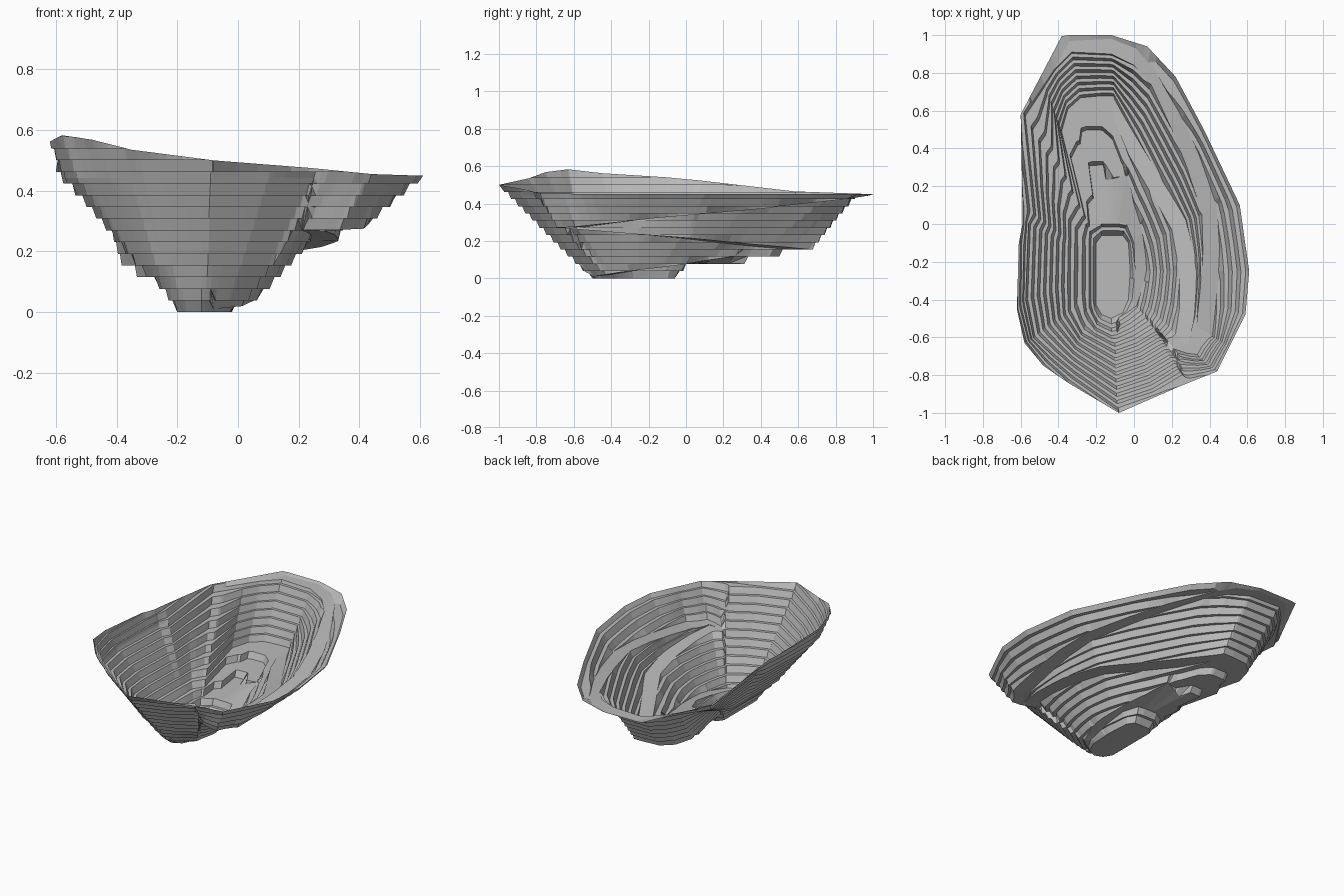
import bpy, bmesh, math
from mathutils import Vector

cube = bpy.data.objects.get("Cube")
if cube:
    bpy.data.objects.remove(cube, do_unlink=True)

STEP = 0.0385                     # bench height
FACE = 0.02                       # horizontal run of one bench face
LEVELS = [STEP * k for k in range(1, 16)]
CENTRE = Vector((-0.12, -0.25))
LOW, MID, HIGH = STEP * 2, STEP * 4, STEP * 11.5

rock = bpy.data.materials.new("grey_rock")
rock.use_nodes = True
rock.diffuse_color = (0.5, 0.5, 0.5, 1)
rock.node_tree.nodes["Principled BSDF"].inputs["Base Color"].default_value = (0.5, 0.5, 0.5, 1)


def ring(*points):
    """Counter-clockwise ring of (x, y, z, ramp width, ramp rise)."""
    return [(Vector(p[:2]) - CENTRE, tuple(p[2:]) + (0,) * (5 - len(p))) for p in points]


# pit bottom outline
bottom = ring((-.12, -.5, 0), (-.06, -.47, 0), (-.03, -.4, 0), (-.02, -.25, 0), (-.03, -.1, 0),
              (-.06, -.06, 0), (-.17, -.06, 0), (-.2, -.1, 0), (-.2, -.43, 0), (-.17, -.48, 0))
# lowest ramp and lower back floor
lower = ring((-.12, -.58, LOW), (-.09, -.575, LOW), (-.08, -.495, .01), (-.04, -.46, .015, .01),
             (-.01, -.4, .02, .04), (.005, -.25, .045, .06), (0, -.1, .07, .07),
             (-.04, 0, LOW, .12, .02), (-.08, .01, LOW, .25, .04), (-.115, .01, LOW, .23, .02),
             (-.14, .01, LOW, .22), (-.175, .01, LOW, .22), (-.181, 0, LOW), (-.24, -.03, LOW),
             (-.245, -.1, LOW), (-.245, -.45, LOW), (-.2, -.54, LOW))
# middle ramp and upper back floor
middle = ring((-.1, -.66, MID), (.01, -.62, MID), (.11, -.56, MID), (.18, -.62, .27),
              (.22, -.58, .268, .09), (.24, -.45, .255, .09), (.24, -.25, .235, .09),
              (.2, -.03, .215, .09), (.08, .18, .19, .1), (-.03, .37, .17, .13),
              (-.11, .56, MID, .11), (-.17, .6, MID, .07), (-.27, .6, MID, .06),
              (-.34, .57, MID, .03), (-.38, .48, MID), (-.27, .06, MID), (-.325, 0, MID),
              (-.33, -.45, MID), (-.27, -.57, MID))
# upper ramp, closed by a line of benches on the high wall
upper = ring((-.09, -.943, HIGH), (.1, -.88, HIGH), (.25, -.79, HIGH), (.21, -.66, .27),
             (.24, -.64, .27, .06), (.33, -.54, .275, .1), (.35, -.35, .3, .09),
             (.365, -.15, .325, .09), (.36, .05, .345, .09), (.28, .3, .37, .1),
             (.2, .5, .395, .1), (.09, .74, .42, .08), (0, .84, .435, .09),
             (-.12, .9, HIGH, .08), (-.33, .91, HIGH, .06), (-.42, .82, HIGH),
             (-.58, .58, HIGH), (-.525, .05, HIGH), (-.555, 0, HIGH), (-.57, -.4, HIGH),
             (-.53, -.6, HIGH), (-.42, -.7, HIGH), (-.31, -.79, HIGH))
# rim following the natural ground
rim = ring((-.08, -1, .5), (.24, -.86, .475), (.44, -.78, .455), (.59, -.48, .45),
           (.61, -.25, .45), (.56, .1, .45), (.37, .5, .45), (.22, .78, .45), (.07, .94, .45),
           (-.12, 1, .45), (-.38, 1, .45), (-.6, .58, .465), (-.59, .06, .525), (-.59, 0, .53),
           (-.61, -.1, .54), (-.62, -.45, .562), (-.58, -.63, .583), (-.48, -.75, .568),
           (-.35, -.84, .535))


def sample(points, d):
    """Radius, height, ramp width and rise where the ray d meets a ring."""
    for (a, va), (b, vb) in zip(points, points[1:] + points[:1]):
        ca, cb = d.cross(a), d.cross(b)
        if ca <= 1e-7 and cb >= -1e-7 and cb - ca > 1e-9:
            t = min(1, max(0, -ca / (cb - ca)))
            hit = a.lerp(b, t)
            if hit.dot(d) > 0:
                return [hit.dot(d)] + [p + (q - p) * t for p, q in zip(va, vb)]


def column_nodes(d):
    """Edges of floor, ramps and rim along one ray, kept rising outward."""
    nodes = [tuple(sample(bottom, d)[:2])]
    for points in (lower, middle, upper):
        r, z, width, rise = sample(points, d)
        r, z = max(r, nodes[-1][0] + .002), max(z, nodes[-1][1])
        nodes += [(r, z), (r + width, z + rise)]
    r, z = sample(rim, d)[:2]
    return nodes + [(max(r, nodes[-1][0]), max(z, nodes[-1][1]))]


def benches(start, end):
    """Stepped profile between two nodes."""
    (r0, z0), (r1, z1) = start, end
    run = (r1 - r0) / max(z1 - z0, 1e-6)
    berm = run * STEP - min(FACE, 0.45 * run * STEP)
    profile = [start]
    for z in LEVELS:
        if z < z0 - 1e-4:
            profile += [start, start]
        elif z > z1 + 1e-4:
            profile += [end, end]
        else:
            mid = r0 + run * (z - z0)
            profile += [(min(r1, max(r0, mid + s * berm / 2)), z) for s in (-1, 1)]
    return profile + [end]


def build(name, columns, cap=False):
    bm = bmesh.new()
    grid = [[bm.verts.new((CENTRE.x + d.x * r, CENTRE.y + d.y * r, z)) for r, z in profile]
            for d, profile in columns]
    if cap:
        bm.faces.new([c[0] for c in grid])
    else:
        for c, n in zip(grid, grid[1:] + grid[:1]):
            for j in range(len(c) - 1):
                bm.faces.new((c[j], c[j + 1], n[j + 1], n[j]))
    bmesh.ops.remove_doubles(bm, verts=bm.verts, dist=0.0004)
    bmesh.ops.dissolve_degenerate(bm, edges=bm.edges, dist=0.0002)
    mesh = bpy.data.meshes.new(name)
    bm.to_mesh(mesh)
    bm.free()
    mesh.materials.append(rock)
    bpy.context.collection.objects.link(bpy.data.objects.new(name, mesh))


# rays through every ring corner plus an even fan between them
angles = [math.tau * i / 72 - math.pi for i in range(72)]
angles += [math.atan2(p.y, p.x) for points in (bottom, lower, middle, upper, rim) for p, _ in points]
angles.sort()
angles = [a for a, b in zip(angles, angles[1:] + [9]) if b - a > 0.004]
rays = [Vector((math.cos(a), math.sin(a))) for a in angles]
nodes = [column_nodes(d) for d in rays]

build("pit_floor", [(d, n[:1]) for d, n in zip(rays, nodes)], cap=True)
parts = ["bottom_benches", "lower_ramp", "lower_benches", "middle_ramp",
         "middle_benches", "upper_ramp", "upper_benches"]
for i, part in enumerate(parts):
    build(part, [(d, n[i:i + 2] if "ramp" in part else benches(n[i], n[i + 1]))
                 for d, n in zip(rays, nodes)])
